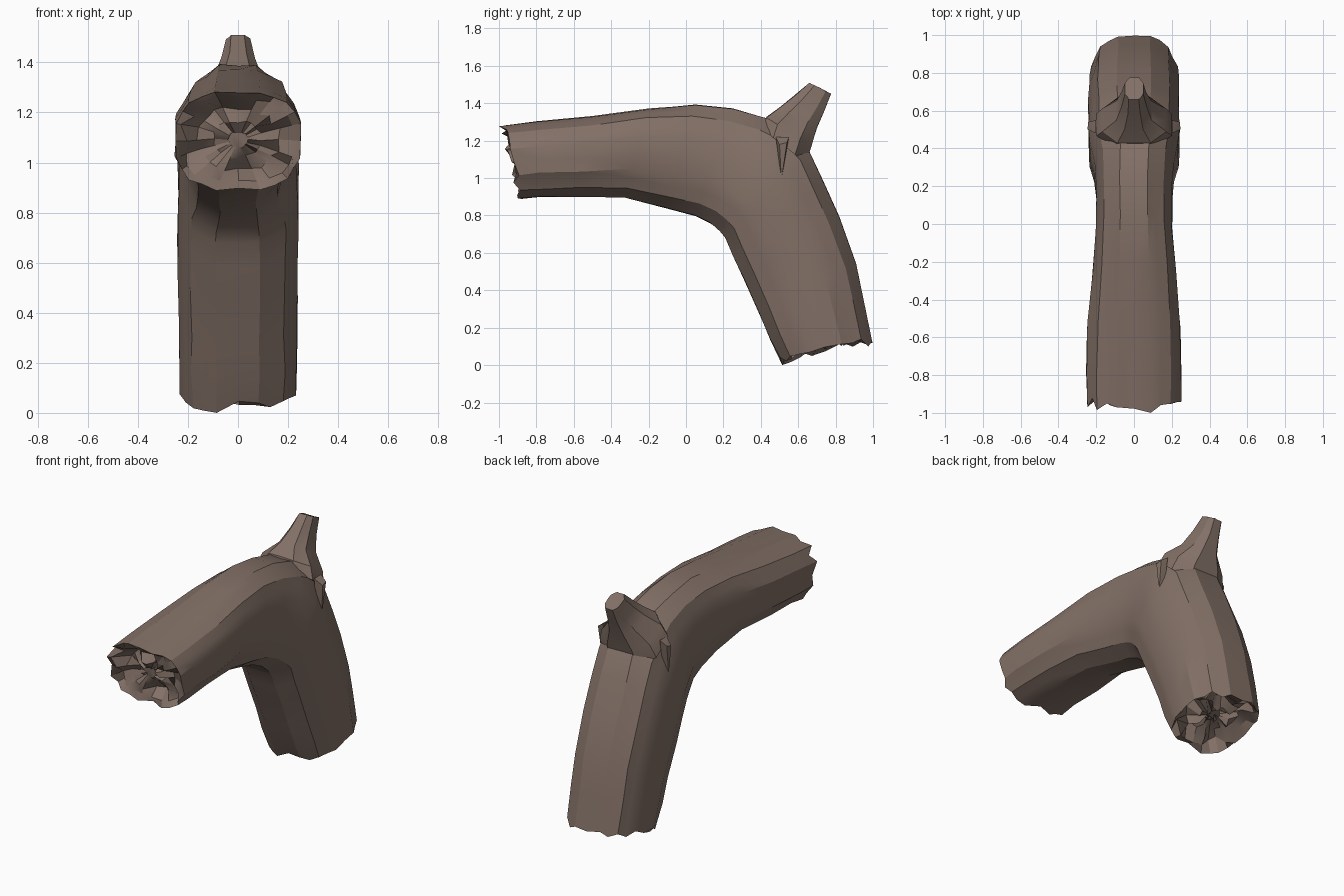
import bpy, bmesh, math, random
from mathutils import Vector

random.seed(4)
if "Cube" in bpy.data.objects:
    bpy.data.objects.remove(bpy.data.objects["Cube"], do_unlink=True)

bark = bpy.data.materials.new("brown bark")
bark.use_nodes = True
bark.diffuse_color = (0.225, 0.163, 0.134, 1)
bark.node_tree.nodes["Principled BSDF"].inputs["Base Color"].default_value = bark.diffuse_color


def section(outer, inner, width, sides):
    """Faceted oval between an outer and an inner point of the side outline."""
    a, b = Vector((0, *outer)), Vector((0, *inner))
    mid, half = (a + b) / 2, (a - b) / 2
    k = math.cos(math.pi / sides) ** 0.77
    corners = []
    for i in range(sides):
        t = (i + 0.5) * math.tau / sides
        s, c = math.sin(t), math.cos(t)
        s = math.copysign(abs(s) ** 0.77, s) / k
        c = math.copysign(abs(c) ** 0.77, c) / k
        corners.append(mid + half * c + Vector((width * s, 0, 0)))
    # midpoints keep the facets flat but give the torn rims more teeth
    ring = []
    for i, p in enumerate(corners):
        ring += [p, (p + corners[(i + 1) % sides]) / 2]
    return ring


def bridge(bm, r1, r2):
    n = len(r1)
    for i in range(n):
        j = (i + 1) % n
        bm.faces.new((r1[i], r1[j], r2[j], r2[i]))


def torn_cap(bm, rim, inward, depth, teeth):
    """Jagged rim with a rough, hollow core."""
    mid = sum((v.co for v in rim), Vector()) / len(rim)
    base = [v.co.copy() for v in rim]
    for v in rim:
        v.co += inward * random.uniform(-0.1, 1) * teeth
    last = rim
    for scale, lo, hi in ((0.86, 0.1, 0.9), (0.62, 0.3, 1.3), (0.36, 0.2, 1.2), (0.15, 0.5, 1)):
        ring = []
        for p in base:
            q = mid + (p - mid) * scale * random.uniform(0.92, 1.08)
            ring.append(bm.verts.new(q + inward * depth * random.uniform(lo, hi)))
        bridge(bm, last, ring)
        last = ring
    bm.faces.new(last)


def finish(bm, name, angle):
    bmesh.ops.recalc_face_normals(bm, faces=bm.faces)
    mesh = bpy.data.meshes.new(name)
    bm.to_mesh(mesh)
    bm.free()
    mesh.materials.append(bark)
    obj = bpy.data.objects.new(name, mesh)
    bpy.context.collection.objects.link(obj)
    bpy.ops.object.select_all(action='DESELECT')
    obj.select_set(True)
    bpy.context.view_layer.objects.active = obj
    bpy.ops.object.shade_smooth_by_angle(angle=math.radians(angle))
    return obj


def loft(name, profile, sides, wobble, caps):
    bm = bmesh.new()
    rings = []
    for outer, inner, width in profile:
        ring = section(outer, inner, width, sides)
        for p in ring:
            p.x += random.uniform(-wobble, wobble)
            p.z += random.uniform(-wobble, wobble)
        rings.append([bm.verts.new(p) for p in ring])
    for r1, r2 in zip(rings, rings[1:]):
        bridge(bm, r1, r2)
    for end, nxt, cap in ((rings[0], rings[1], caps[0]), (rings[-1], rings[-2], caps[1])):
        if cap:
            inward = sum((b.co - a.co for a, b in zip(end, nxt)), Vector()).normalized()
            torn_cap(bm, end, inward, *cap)
        else:
            bm.faces.new(end)
    return finish(bm, name, 25)


# Bent log: outer outline point, inner outline point, half width
loft("bent_log", [
    ((-1.00, 1.28), (-0.90, 0.89), 0.25),
    ((-0.80, 1.30), (-0.78, 0.90), 0.25),
    ((-0.50, 1.33), (-0.58, 0.90), 0.245),
    ((-0.20, 1.37), (-0.33, 0.90), 0.22),
    ((0.05, 1.39), (-0.10, 0.84), 0.20),
    ((0.25, 1.37), (0.05, 0.80), 0.20),
    ((0.42, 1.32), (0.13, 0.76), 0.21),
    ((0.56, 1.25), (0.18, 0.72), 0.235),
    ((0.66, 1.14), (0.21, 0.68), 0.24),
    ((0.73, 0.99), (0.25, 0.59), 0.24),
    ((0.82, 0.79), (0.31, 0.46), 0.24),
    ((0.91, 0.54), (0.39, 0.28), 0.235),
    ((0.95, 0.35), (0.45, 0.14), 0.235),
    ((1.00, 0.11), (0.515, 0.00), 0.23),
], 12, 0.004, ((0.10, 0.06), (0.13, 0.05)))

# Broken twig stub flaring out of the elbow
loft("twig_stub", [
    ((0.66, 1.51), (0.775, 1.45), 0.05),
    ((0.58, 1.44), (0.74, 1.36), 0.065),
    ((0.50, 1.375), (0.70, 1.27), 0.095),
    ((0.43, 1.325), (0.67, 1.17), 0.17),
    ((0.41, 1.26), (0.64, 1.08), 0.20),
], 8, 0.003, (None, None))

# Peeling bark wedges on both sides of the elbow
for side, name in ((1, "left_bark_flap"), (-1, "right_bark_flap")):
    bm = bmesh.new()
    for x, y, z in ((0.20, 0.48, 1.22), (0.20, 0.55, 1.22), (0.246, 0.50, 1.18),
                    (0.243, 0.54, 1.19), (0.235, 0.51, 0.99), (0.20, 0.51, 0.99)):
        bm.verts.new((x * side, y, z))
    bmesh.ops.convex_hull(bm, input=bm.verts)
    finish(bm, name, 25)
